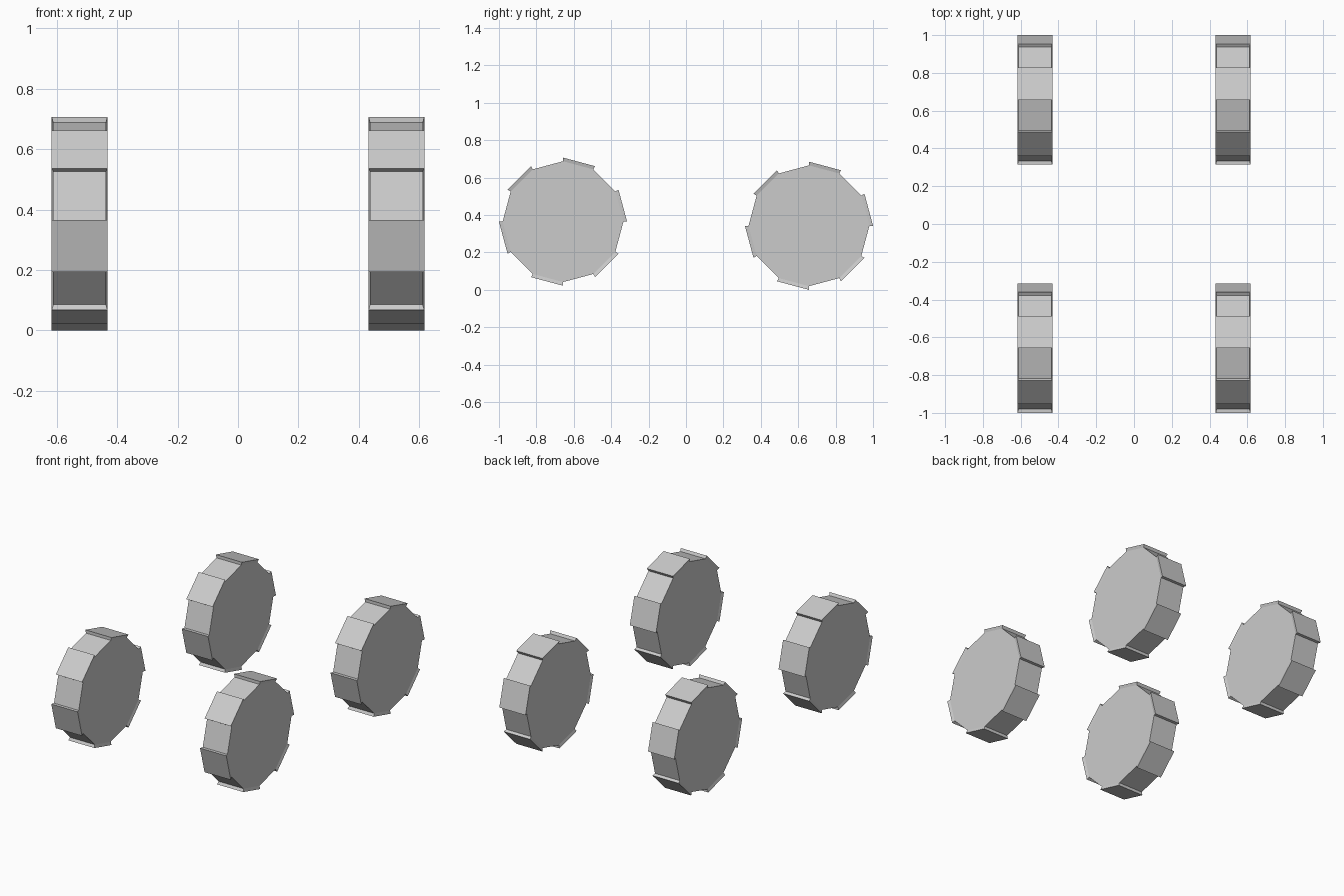
import bpy, bmesh
from math import cos, sin, tau
from mathutils import Vector

if "Cube" in bpy.data.objects:
    bpy.data.objects.remove(bpy.data.objects["Cube"])

SIDES = 12
R_BODY, R_TREAD = 0.323, 0.3425
HALF_WIDTH = 0.0925                      # half width over the treads
GROW = R_TREAD / R_BODY


def make_wheel(name, x, y, z):
    bm = bmesh.new()
    hw = HALF_WIDTH / GROW
    # twelve-sided tyre body, axis along x
    ring = [bm.verts.new((-hw, R_BODY * cos(i * tau / SIDES), R_BODY * sin(i * tau / SIDES)))
            for i in range(SIDES)]
    cap = bm.faces.new(ring)
    ext = bmesh.ops.extrude_face_region(bm, geom=[cap], use_keep_orig=True)
    bmesh.ops.translate(bm, vec=(2 * hw, 0, 0),
                        verts=[g for g in ext["geom"] if isinstance(g, bmesh.types.BMVert)])
    # raised tread block on every second side
    treads = []
    for f in bm.faces:
        c = f.calc_center_median()
        if len(f.verts) == 4:
            ang = Vector((c.y, c.z)).angle_signed(Vector((1, 0))) % tau
            if int(ang / (tau / SIDES)) % 2 == 0:
                treads.append(f)
    blocks = bmesh.ops.extrude_discrete_faces(bm, faces=treads)["faces"]
    bmesh.ops.scale(bm, vec=(GROW,) * 3, verts=list({v for f in blocks for v in f.verts}))
    bmesh.ops.recalc_face_normals(bm, faces=bm.faces[:])
    mesh = bpy.data.meshes.new(name)
    bm.to_mesh(mesh)
    bm.free()
    ob = bpy.data.objects.new(name, mesh)
    ob.location = (x, y, z)
    bpy.context.collection.objects.link(ob)


# four wheels, the front pair sitting slightly higher
for side, x in (("left", -0.5247), ("right", 0.5247)):
    make_wheel(f"front_wheel_{side}", x, -0.6575, 0.3645)
    make_wheel(f"rear_wheel_{side}", x, 0.6575, 0.3425)
